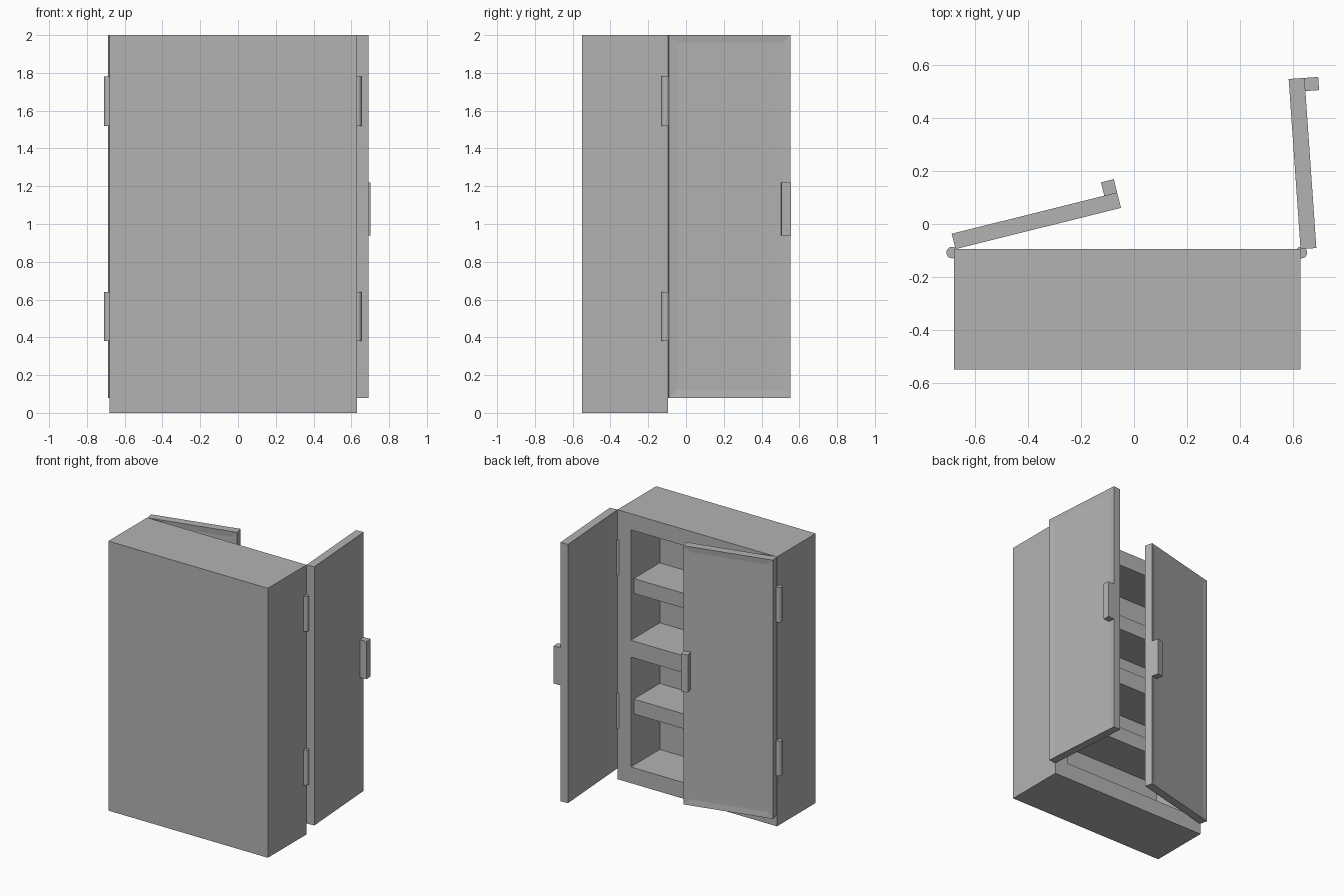
import bpy, bmesh, math
from mathutils import Matrix, Vector

cube = bpy.data.objects.get("Cube")
if cube:
    bpy.data.objects.remove(cube, do_unlink=True)

GREY = (0.45, 0.45, 0.45, 1)
grey = bpy.data.materials.new("plain grey")
grey.use_nodes = True
grey.diffuse_color = GREY
grey.node_tree.nodes["Principled BSDF"].inputs["Base Color"].default_value = GREY


def box_mesh(lo, hi):
    lo, hi = Vector(lo), Vector(hi)
    bm = bmesh.new()
    bmesh.ops.create_cube(bm, size=1, matrix=Matrix.Translation((lo + hi) / 2)
                          @ Matrix.Diagonal((*(hi - lo), 1)))
    return bm


def finish(bm, name, matrix=Matrix()):
    bmesh.ops.recalc_face_normals(bm, faces=bm.faces[:])
    mesh = bpy.data.meshes.new(name)
    bm.to_mesh(mesh)
    bm.free()
    mesh.materials.append(grey)
    ob = bpy.data.objects.new(name, mesh)
    ob.matrix_world = matrix
    bpy.context.collection.objects.link(ob)
    return ob


# Carcass, open towards +y in two tall compartments
LEFT, RIGHT, BACK, OPEN = 0.63, -0.68, -0.55, -0.095
IN_L, IN_R, IN_BACK = LEFT - 0.11, RIGHT + 0.11, -0.435
BAYS = ((0.12, 0.935), (1.06, 1.88))
bm = box_mesh((RIGHT, BACK, 0), (LEFT, OPEN, 2))
cuts = [((x, 0, 0), (1, 0, 0)) for x in (IN_R, IN_L)]
cuts += [((0, 0, z), (0, 0, 1)) for bay in BAYS for z in bay]
for co, no in cuts:
    bmesh.ops.bisect_plane(bm, geom=bm.verts[:] + bm.edges[:] + bm.faces[:],
                           plane_co=co, plane_no=no)
bm.normal_update()


def in_bay(face):
    c = face.calc_center_median()
    return (face.normal.y > 0.9 and IN_R < c.x < IN_L
            and any(a < c.z < b for a, b in BAYS))


holes = [f for f in bm.faces if in_bay(f)]
ext = bmesh.ops.extrude_face_region(bm, geom=holes)
moved = [v for v in ext["geom"] if isinstance(v, bmesh.types.BMVert)]
bmesh.ops.translate(bm, verts=moved, vec=(0, IN_BACK - OPEN, 0))
left_over = [f for f in holes if f.is_valid]
if left_over:
    bmesh.ops.delete(bm, geom=left_over, context='FACES_ONLY')
bmesh.ops.dissolve_limit(bm, angle_limit=0.01, verts=bm.verts[:], edges=bm.edges[:])
finish(bm, "cabinet_body")

# Set-back shelves
for name, z in (("lower_shelf", 0.5), ("upper_shelf", 1.395)):
    finish(box_mesh((IN_R, IN_BACK, z), (IN_L, OPEN - 0.035, z + 0.11)), name)

# Doors with shallow panels on both faces, handles and hinge barrels
WIDTH, THICK = 0.645, 0.06
for label, s, pivot_x, angle, hinge_x in (("right", 1, -0.675, 14, -0.688),
                                          ("left", -1, LEFT, 86, 0.633)):
    place = (Matrix.Translation((pivot_x, OPEN, 0))
             @ Matrix.Rotation(math.radians(s * angle), 4, 'Z'))
    x0, x1 = sorted((0, s * WIDTH))
    bm = box_mesh((x0, 0, 0.08), (x1, THICK, 2))
    bm.normal_update()
    panels = [f for f in bm.faces if abs(f.normal.y) > 0.9]
    bmesh.ops.inset_individual(bm, faces=panels, thickness=0.06, depth=-0.005)
    finish(bm, label + "_door", place)

    h0, h1 = sorted((s * WIDTH, s * (WIDTH - 0.05)))
    finish(box_mesh((h0, THICK, 0.94), (h1, THICK + 0.052, 1.22)),
           label + "_handle", place)

    for level, z in (("lower", 0.51), ("upper", 1.65)):
        bm = bmesh.new()
        bmesh.ops.create_cone(bm, cap_ends=True, segments=20, radius1=0.022,
                              radius2=0.022, depth=0.26)
        ob = finish(bm, f"{label}_{level}_hinge",
                    Matrix.Translation((hinge_x, -0.108, z)))
        bpy.ops.object.select_all(action='DESELECT')
        ob.select_set(True)
        bpy.context.view_layer.objects.active = ob
        bpy.ops.object.shade_smooth_by_angle(angle=math.radians(40))
